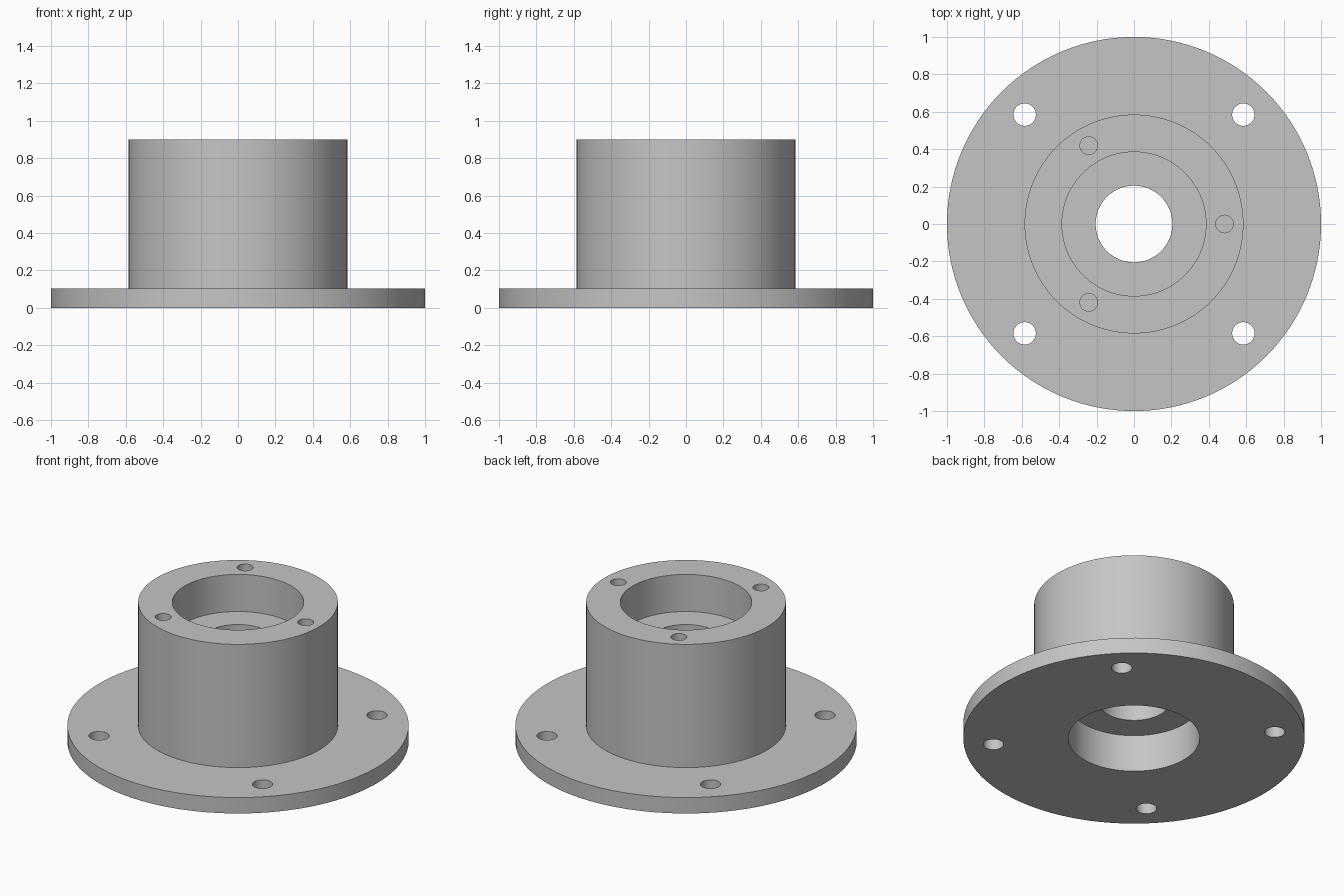
import bpy
import bmesh
from math import cos, sin, pi, radians
from mathutils import Vector

cube = bpy.data.objects.get("Cube")
if cube:
    bpy.data.objects.remove(cube, do_unlink=True)

# Main dimensions
FLANGE_R, FLANGE_H = 1.0, 0.103
HUB_R, HUB_H = 0.585, 0.9
BORE_R, BORE_DEPTH = 0.385, 0.24
SHAFT_R = 0.205

# Plain grey metal
metal = bpy.data.materials.new("grey metal")
metal.use_nodes = True
grey = (0.56, 0.56, 0.56, 1)
metal.diffuse_color = grey
metal.node_tree.nodes["Principled BSDF"].inputs["Base Color"].default_value = grey


def lathe(name, profile, steps=128):
    """Turn a closed (radius, height) profile around the z axis."""
    bm = bmesh.new()
    verts = [bm.verts.new((r, 0, z)) for r, z in profile]
    edges = [bm.edges.new((v, verts[i - 1])) for i, v in enumerate(verts)]
    bmesh.ops.spin(bm, geom=verts + edges, cent=(0, 0, 0), axis=(0, 0, 1),
                   angle=2 * pi, steps=steps)
    bmesh.ops.remove_doubles(bm, verts=bm.verts, dist=0.0001)
    bmesh.ops.recalc_face_normals(bm, faces=bm.faces)
    mesh = bpy.data.meshes.new(name)
    bm.to_mesh(mesh)
    bm.free()
    mesh.materials.append(metal)
    obj = bpy.data.objects.new(name, mesh)
    bpy.context.collection.objects.link(obj)
    return obj


def drill(target, radius, angle, distance, bottom, top):
    """Cut one upright round hole at a polar position."""
    spot = Vector((distance * cos(angle), distance * sin(angle), (bottom + top) / 2))
    bpy.ops.mesh.primitive_cylinder_add(vertices=40, radius=radius,
                                        depth=top - bottom, location=spot)
    cutter = bpy.context.object
    cutter.hide_render = True
    cutter.data.materials.append(metal)
    mod = target.modifiers.new("hole", 'BOOLEAN')
    mod.operation = 'DIFFERENCE'
    mod.solver = 'EXACT'
    mod.object = cutter
    bpy.ops.object.select_all(action='DESELECT')
    bpy.context.view_layer.objects.active = target
    target.select_set(True)
    bpy.ops.object.modifier_apply(modifier=mod.name)
    bpy.data.objects.remove(cutter, do_unlink=True)


# Flange, hub, both bearing recesses and the shaft hole in one turned body
housing = lathe("flanged_housing", [
    (SHAFT_R, BORE_DEPTH), (BORE_R, BORE_DEPTH), (BORE_R, 0),
    (FLANGE_R, 0), (FLANGE_R, FLANGE_H), (HUB_R, FLANGE_H),
    (HUB_R, HUB_H), (BORE_R, HUB_H),
    (BORE_R, HUB_H - BORE_DEPTH), (SHAFT_R, HUB_H - BORE_DEPTH)])

# Four mounting holes through the flange
for i in range(4):
    drill(housing, 0.06, pi / 4 + i * pi / 2, 0.827, -0.1, FLANGE_H + 0.1)

# Three blind screw holes in the hub's top rim
for i in range(3):
    drill(housing, 0.047, i * 2 * pi / 3, 0.484, HUB_H - 0.25, HUB_H + 0.1)

# Smooth round walls, sharp rims
bpy.ops.object.select_all(action='DESELECT')
housing.select_set(True)
bpy.context.view_layer.objects.active = housing
bpy.ops.object.shade_smooth_by_angle(angle=radians(30))
